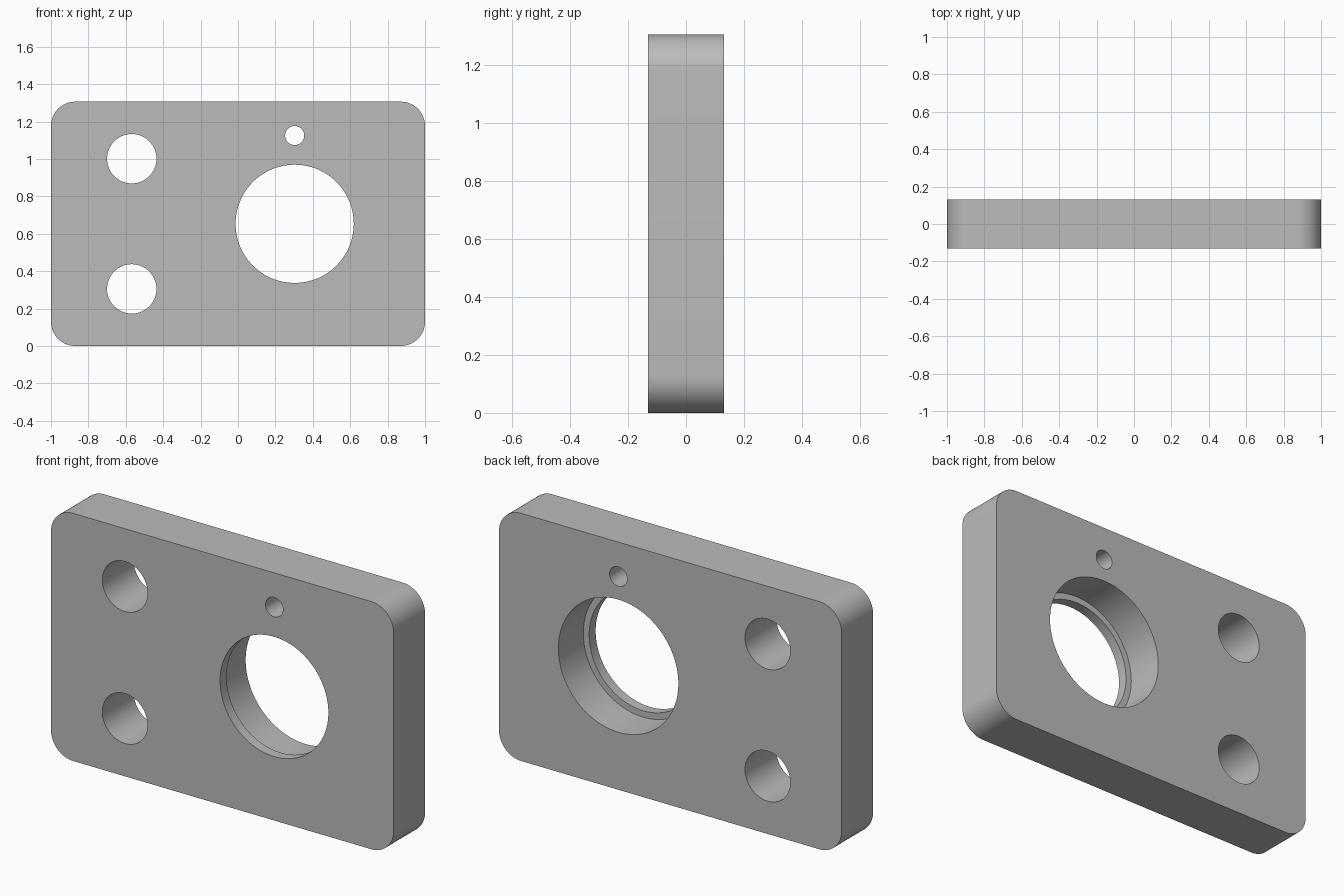
import bpy, bmesh
from math import radians
from mathutils import Matrix

WIDTH, DEPTH, HEIGHT, CORNER = 2.0, 0.262, 1.306, 0.13
MID = HEIGHT / 2

old = bpy.data.objects.get("Cube")
if old:
    bpy.data.objects.remove(old, do_unlink=True)

# One plain grey
grey = bpy.data.materials.new("plain_grey")
grey.use_nodes = True
colour = (0.5, 0.5, 0.5, 1)
grey.diffuse_color = colour
grey.node_tree.nodes["Principled BSDF"].inputs["Base Color"].default_value = colour


def add_object(name, bm):
    mesh = bpy.data.meshes.new(name)
    bm.to_mesh(mesh)
    bm.free()
    mesh.materials.append(grey)
    obj = bpy.data.objects.new(name, mesh)
    bpy.context.collection.objects.link(obj)
    return obj


def drill(plate, x, z, radius, y_start, y_end, sides=96):
    """Cut a round hole along y between two depths."""
    bm = bmesh.new()
    place = (Matrix.Translation((x, (y_start + y_end) / 2, z))
             @ Matrix.Rotation(radians(90), 4, "X"))
    bmesh.ops.create_cone(bm, cap_ends=True, segments=sides, radius1=radius,
                          radius2=radius, depth=y_end - y_start, matrix=place)
    cutter = add_object("hole_cutter", bm)
    cutter.hide_render = True
    mod = plate.modifiers.new("hole", "BOOLEAN")
    mod.operation, mod.solver, mod.object = "DIFFERENCE", "EXACT", cutter
    bpy.ops.object.modifier_apply(modifier=mod.name)
    bpy.data.objects.remove(cutter, do_unlink=True)


# Plate with rounded corners
bm = bmesh.new()
bmesh.ops.create_cube(bm, size=1, matrix=Matrix.Translation((0, 0, MID))
                      @ Matrix.Diagonal((WIDTH, DEPTH, HEIGHT, 1)))
corners = [e for e in bm.edges
           if abs(e.verts[0].co.y - e.verts[1].co.y) > DEPTH / 2]
bmesh.ops.bevel(bm, geom=corners, offset=CORNER, segments=16,
                profile=0.5, affect="EDGES")
plate = add_object("mounting_plate", bm)
bpy.context.view_layer.objects.active = plate
plate.select_set(True)

# Two bolt holes and the small pin hole
for side in (-1, 1):
    drill(plate, -0.568, MID + side * 0.348, 0.132, -1, 1)
drill(plate, 0.303, 1.125, 0.051, -1, 1, 64)

# Main bore, wider from the back, leaving a thin lip at the front
drill(plate, 0.303, MID, 0.316, -1, 1, 128)
drill(plate, 0.303, MID, 0.35, -DEPTH / 2 + 0.054, 1, 128)

bpy.ops.object.shade_smooth_by_angle(angle=radians(30))
